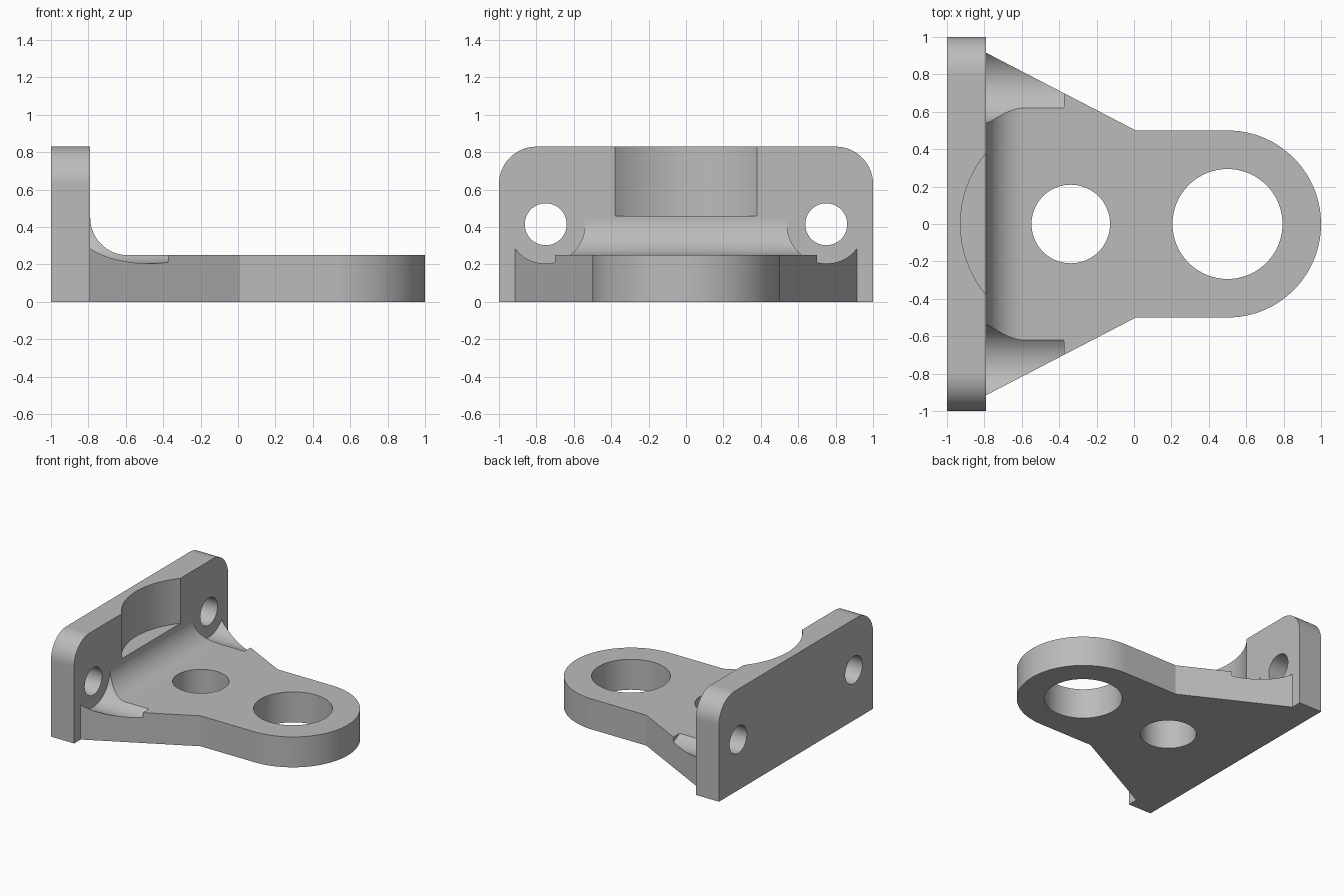
import bpy
import bmesh
from math import sin, cos, pi, radians
from mathutils import Vector

if "Cube" in bpy.data.objects:
    bpy.data.objects.remove(bpy.data.objects["Cube"], do_unlink=True)

steel = bpy.data.materials.new("light grey metal")
steel.use_nodes = True
GREY = (0.5, 0.5, 0.5, 1)
steel.diffuse_color = GREY
steel.node_tree.nodes["Principled BSDF"].inputs["Base Color"].default_value = GREY

PLATE_FRONT = -0.79
BASE_TOP = 0.25
PLATE_TOP = 0.83
BOLT_Y, BOLT_Z = 0.75, 0.415


def arc(cx, cy, r, start, end, steps=24):
    angles = [radians(start + (end - start) * i / steps) for i in range(steps + 1)]
    return [(cx + r * cos(a), cy + r * sin(a)) for a in angles]


def circle(cx, cy, r, steps=72):
    return arc(cx, cy, r, 0, 360, steps)[:-1]


def prism(name, profile, axis, low, high):
    """Extrude a 2D profile along one axis; the profile uses the other two in order."""
    def place(p, d):
        co = list(p)
        co.insert("xyz".index(axis), d)
        return Vector(co)
    bm = bmesh.new()
    face = bm.faces.new([bm.verts.new(place(p, low)) for p in profile])
    out = bmesh.ops.extrude_face_region(bm, geom=[face])
    verts = [g for g in out["geom"] if isinstance(g, bmesh.types.BMVert)]
    bmesh.ops.translate(bm, verts=verts, vec=place((0, 0), high - low))
    bmesh.ops.recalc_face_normals(bm, faces=bm.faces)
    mesh = bpy.data.meshes.new(name)
    bm.to_mesh(mesh)
    bm.free()
    mesh.materials.append(steel)
    obj = bpy.data.objects.new(name, mesh)
    bpy.context.collection.objects.link(obj)
    return obj


def combine(target, tool, operation):
    """Apply a boolean and discard the tool."""
    bpy.context.view_layer.objects.active = target
    mod = target.modifiers.new(operation, "BOOLEAN")
    mod.operation = operation
    mod.solver = "EXACT"
    mod.object = tool
    bpy.ops.object.modifier_apply(modifier=mod.name)
    bpy.data.objects.remove(tool, do_unlink=True)


# Base outline: round nose, parallel neck, flare towards the plate
outline = arc(0.5, 0, 0.5, -90, 90, 64)
outline += [(0.01, 0.5), (PLATE_FRONT, 0.915), (-0.9, 0.915)]
outline += [(-0.9, -0.915), (PLATE_FRONT, -0.915), (0.01, -0.5)]
bracket = prism("angle_bracket", outline, "z", 0, 0.6)

# Side profile with the concave fillet between base and plate
side = [(-1.1, -0.1), (1.1, -0.1), (1.1, BASE_TOP)]
side += arc(PLATE_FRONT + 0.2, BASE_TOP + 0.2, 0.2, 270, 180)
side += [(-1.1, BASE_TOP + 0.2)]
combine(bracket, prism("side_profile", side, "y", -1.2, 1.2), "INTERSECT")

# Bolt head clearance grooves in the base
for s in (-1, 1):
    groove = prism("groove", circle(s * BOLT_Y, BOLT_Z, 0.21), "x", -1.1, -0.375)
    combine(bracket, groove, "DIFFERENCE")

# Upright plate with rounded top corners
plate = [(-1, 0), (1, 0)] + arc(0.8, PLATE_TOP - 0.2, 0.2, 0, 90)
plate += arc(-0.8, PLATE_TOP - 0.2, 0.2, 90, 180)
combine(bracket, prism("upright_plate", plate, "x", -1, PLATE_FRONT), "UNION")

# Bolt holes, curved plate recess and the two base holes
for s in (-1, 1):
    hole = prism("bolt_hole", circle(s * BOLT_Y, BOLT_Z, 0.112), "x", -1.1, -0.6)
    combine(bracket, hole, "DIFFERENCE")
combine(bracket, prism("recess", circle(-0.338, 0, 0.59, 120), "z", 0.46, 1), "DIFFERENCE")
combine(bracket, prism("small_hole", circle(-0.338, 0, 0.21), "z", -0.1, 0.5), "DIFFERENCE")
combine(bracket, prism("large_hole", circle(0.5, 0, 0.294), "z", -0.1, 0.5), "DIFFERENCE")

# Smooth curved walls, crisp edges, level flats
bpy.ops.object.select_all(action="DESELECT")
bracket.select_set(True)
bpy.context.view_layer.objects.active = bracket
bpy.ops.object.shade_smooth_by_angle(angle=pi / 9)
weighted = bracket.modifiers.new("level flats", "WEIGHTED_NORMAL")
weighted.keep_sharp = True
